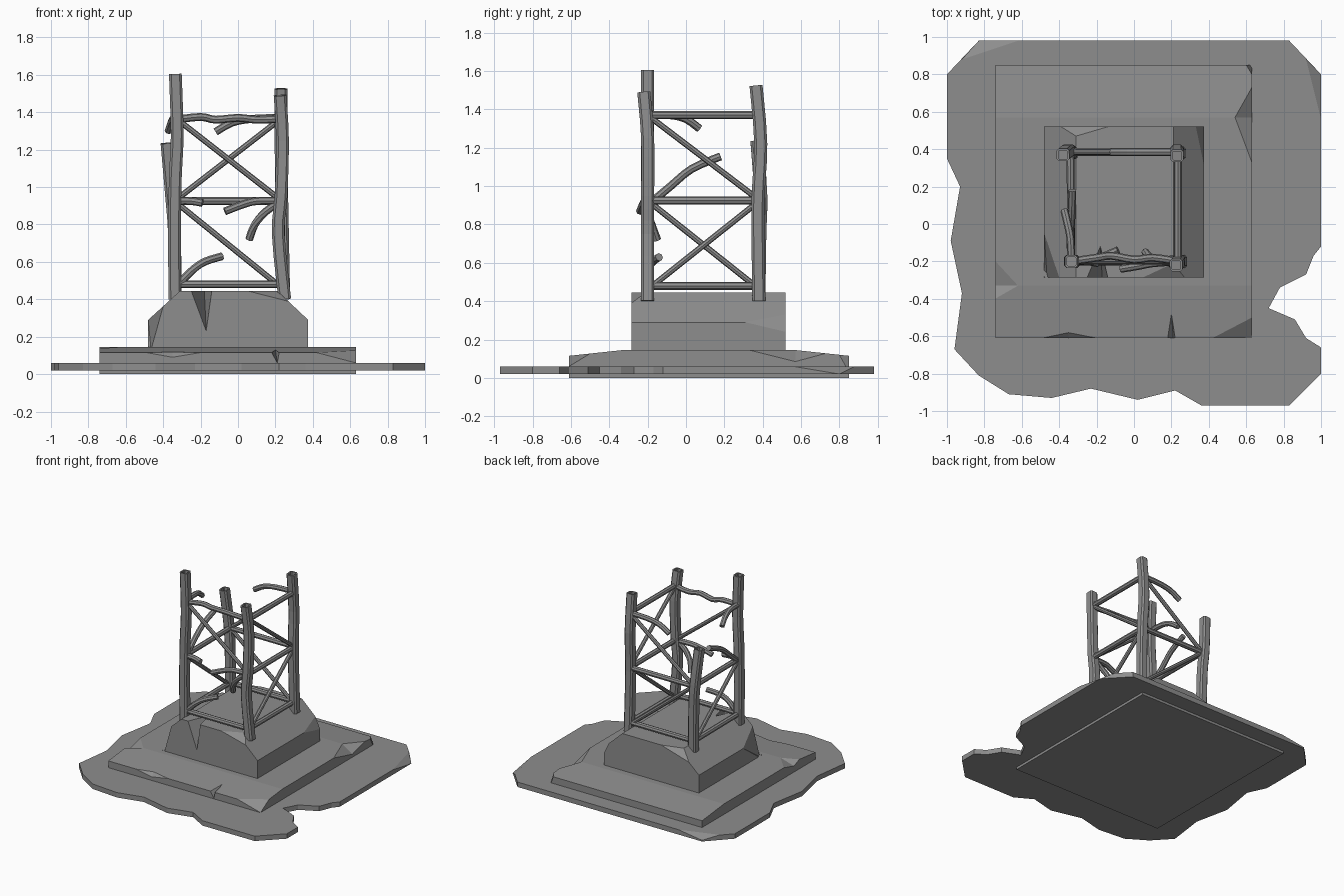
import bpy
import bmesh
from math import cos, sin, pi
from mathutils import Vector

default_cube = bpy.data.objects.get("Cube")
if default_cube:
    bpy.data.objects.remove(default_cube, do_unlink=True)

# One weathered grey for everything
grey = bpy.data.materials.new("weathered_grey")
grey.use_nodes = True
colour = (0.27, 0.27, 0.27, 1)
grey.diffuse_color = colour
shader = next(n for n in grey.node_tree.nodes if n.type == 'BSDF_PRINCIPLED')
shader.inputs["Base Color"].default_value = colour


def finish(name, bm):
    """Turn a bmesh into a named, flat shaded object."""
    bmesh.ops.recalc_face_normals(bm, faces=bm.faces)
    mesh = bpy.data.meshes.new(name)
    bm.to_mesh(mesh)
    bm.free()
    mesh.materials.append(grey)
    obj = bpy.data.objects.new(name, mesh)
    bpy.context.collection.objects.link(obj)
    return obj


def prism(name, outline, direction):
    """Extrude a closed outline along a direction."""
    bm = bmesh.new()
    face = bm.faces.new([bm.verts.new(p) for p in outline])
    result = bmesh.ops.extrude_face_region(bm, geom=[face], use_keep_orig=True)
    moved = [g for g in result["geom"] if isinstance(g, bmesh.types.BMVert)]
    bmesh.ops.translate(bm, verts=moved, vec=direction)
    return finish(name, bm)


def chip(target, corner, *edge_points):
    """Break a corner off, leaving a fracture through the edge points."""
    corner = Vector(corner)
    points = [Vector(p) for p in edge_points]
    centre = sum(points, Vector()) / len(points)
    bm = bmesh.new()
    for p in points + [corner + (corner - centre) * 2]:
        bm.verts.new(p)
    bmesh.ops.convex_hull(bm, input=bm.verts)
    cutter = finish("chip_cutter", bm)
    cutter.hide_render = True
    cut = target.modifiers.new("chip", 'BOOLEAN')
    cut.operation = 'DIFFERENCE'
    cut.solver = 'EXACT'
    cut.object = cutter
    bpy.context.view_layer.objects.active = target
    bpy.ops.object.modifier_apply(modifier=cut.name)
    bpy.data.objects.remove(cutter, do_unlink=True)


def smooth_path(points, steps=3):
    """Catmull-Rom curve through the points."""
    pts = [Vector(p) for p in points]
    if len(pts) < 3:
        return pts
    ext = [pts[0]] + pts + [pts[-1]]
    path = []
    for a, b, c, d in zip(ext, ext[1:], ext[2:], ext[3:]):
        for i in range(steps):
            t = i / steps
            path.append(b + (c - a) * (t / 2) + (a * 2 - b * 5 + c * 4 - d) * (t * t / 2)
                        + (b * 3 - a - c * 3 + d) * (t ** 3 / 2))
    return path + [pts[-1]]


def tube(name, points, section, reference, hollow=False):
    """Sweep a section along a smoothed path."""
    path = smooth_path(points)
    bm = bmesh.new()
    rings = []
    for i, p in enumerate(path):
        tangent = (path[min(i + 1, len(path) - 1)] - path[max(i - 1, 0)]).normalized()
        side = tangent.cross(Vector(reference)).normalized()
        up = side.cross(tangent)
        rings.append([bm.verts.new(p + side * u + up * v) for u, v in section])
    n = len(section)
    for low, high in zip(rings, rings[1:]):
        for k in range(n):
            bm.faces.new((low[k], low[(k + 1) % n], high[(k + 1) % n], high[k]))
    bm.faces.new(rings[0])
    cap = bm.faces.new(rings[-1])
    bm.normal_update()
    if hollow:
        bmesh.ops.inset_individual(bm, faces=[cap], thickness=0.011)
        pit = bmesh.ops.extrude_discrete_faces(bm, faces=[cap])["faces"][0]
        bmesh.ops.translate(bm, verts=pit.verts, vec=(0, 0, -0.05))
    return finish(name, bm)


# Ground slab with a ragged outline
outline = [(-1, .8), (-.83, .98), (.83, .98), (1, .8), (1, -.12), (.96, -.17), (.92, -.27),
           (.78, -.34), (.72, -.45), (.86, -.51), (.92, -.61), (1, -.66), (1, -.8),
           (.83, -.97), (.36, -.97), (.22, -.89), (.02, -.94), (-.23, -.88), (-.44, -.93),
           (-.67, -.91), (-.83, -.81), (-.96, -.67), (-.92, -.37), (-.98, -.09),
           (-.93, .2), (-1, .35)]
slab = prism("ground_slab", [(x, y, .02) for x, y in outline], (0, 0, .04))
chip(slab, (1, .8, .06), (.92, .88, .06), (1, .56, .06), (1, .8, .02))
chip(slab, (-.83, .98, .06), (-.92, .88, .06), (-.62, .98, .06), (-.83, .98, .03))

# Lower plinth, sloping to front and back
profile = [(-.61, 0), (.85, 0), (.85, .115), (.57, .145), (-.33, .145), (-.61, .115)]
plinth = prism("lower_plinth", [(-.74, y, z) for y, z in profile], (1.37, 0, 0))
chip(plinth, (.63, -.61, .115), (.42, -.61, .115), (.63, -.5, .127), (.63, -.61, .06))
chip(plinth, (.63, .57, .145), (.54, .57, .145), (.63, .73, .128), (.63, .33, .145),
     (.63, .57, .085))
chip(plinth, (.63, .85, .115), (.6, .85, .115), (.63, .8, .12), (.63, .85, .03))
chip(plinth, (-.74, -.33, .145), (-.62, -.33, .145), (-.74, -.4, .137), (-.74, -.2, .145),
     (-.74, -.33, .11))
chip(plinth, (-.35, -.61, .115), (-.49, -.61, .115), (-.2, -.61, .115), (-.35, -.58, .118),
     (-.35, -.61, .09))
chip(plinth, (.2, -.61, .115), (.18, -.61, .115), (.22, -.61, .115), (.2, -.48, .129),
     (.21, -.61, .06))

# Upper plinth with bevelled left and right edges
profile = [(-.48, .13), (.375, .13), (.375, .29), (.21, .445), (-.31, .445), (-.48, .29)]
pedestal = prism("upper_plinth", [(x, -.285, z) for x, z in profile], (0, .805, 0))
chip(pedestal, (.21, -.285, .445), (.05, -.285, .445), (.27, -.285, .389), (.21, -.21, .445))
chip(pedestal, (-.48, -.285, .29), (-.4, -.285, .363), (-.48, -.05, .29), (-.465, -.285, .13),
     (-.48, -.27, .13))
chip(pedestal, (-.31, .52, .445), (-.14, .52, .445), (-.31, .47, .445), (-.39, .52, .372))
chip(pedestal, (.375, .52, .29), (.375, .31, .29), (.375, .52, .24), (.33, .52, .332))
chip(pedestal, (-.18, -.285, .445), (-.25, -.285, .445), (-.14, -.285, .445),
     (-.17, -.285, .23), (-.18, -.12, .445))

# Four bent hollow legs of bevelled square section
w, b = 0.034, 0.022
leg_section = [(w, b), (b, w), (-b, w), (-w, b), (-w, -b), (-b, -w), (b, -w), (w, -b)]
legs = {
    "front_right_leg": [(-.337, -.2, .4), (-.34, -.2, .75), (-.335, -.2, 1.05),
                        (-.325, -.2, 1.28), (-.335, -.2, 1.605)],
    "front_left_leg": [(.25, -.2, .4), (.215, -.2, .75), (.23, -.2, .95),
                       (.238, -.2, 1.25), (.225, -.22, 1.49)],
    "back_left_leg": [(.245, .38, .4), (.235, .375, .9), (.23, .39, 1.22), (.23, .365, 1.525)],
    "back_right_leg": [(-.335, .38, .4), (-.34, .385, .75), (-.355, .39, .95),
                       (-.38, .37, 1.235)],
}
for name, points in legs.items():
    tube(name, points, leg_section, (0, 1, 0), hollow=True)

# Braces: corners in order around the tower, and the three levels
r = 0.021
bar_section = [(r * cos(k * pi / 4), r * sin(k * pi / 4)) for k in range(8)]
corners = [(-.335, -.2), (.235, -.2), (.235, .385), (-.34, .385)]
low, mid, top = .48, .925, 1.37
sides = ["front", "left", "back", "right"]


def bar(name, *points, scale=1.0):
    section = [(u * scale, v * scale) for u, v in bar_section]
    tube(name, points, section, (0, 0, 1))


# Whole bars: level beams, then one diagonal per panel
for i, side in enumerate(sides):
    a, c = corners[i], corners[(i + 1) % 4]
    bar(side + "_low_beam", (*a, low), (*c, low))
    if side != "front":
        bar(side + "_middle_beam", (*a, mid), (*c, mid))
        bar(side + "_lower_diagonal", (*a, low - .02), (*c, mid), scale=.75)
    if side == "left":
        bar(side + "_top_beam", (*a, top), (*c, top))
    if side != "right":
        bar(side + "_upper_diagonal", (*a, top), (*c, mid), scale=.75)

# Bent and broken bars
bar("front_top_beam", (-.335, -.2, 1.36), (-.2, -.18, 1.375), (-.12, -.17, 1.36),
    (0, -.19, 1.37), (.1, -.18, 1.36), (.235, -.2, 1.365))
bar("front_middle_stub_right", (-.335, -.2, mid), (-.25, -.2, .925), (-.19, -.21, .915))
bar("front_middle_stub_left", (.235, -.2, mid), (.1, -.21, .925), (.02, -.225, .905),
    (-.07, -.24, .87))
bar("front_diagonal_stub_low", (-.335, -.2, .46), (-.25, -.2, .55), (-.18, -.18, .6),
    (-.085, -.14, .63))
bar("front_diagonal_stub_high", (.235, -.2, .93), (.15, -.2, .87), (.09, -.18, .8),
    (.06, -.15, .72))
bar("back_top_stub", (.235, .385, top), (.08, .385, 1.365), (-.03, .385, 1.345),
    (-.12, .385, 1.295))
bar("right_top_stub", (-.335, -.2, top), (-.34, -.08, 1.37), (-.355, 0, 1.35),
    (-.372, .07, 1.3))
bar("right_diagonal_stub", (-.335, -.2, .9), (-.34, -.08, 1), (-.335, .03, 1.09),
    (-.33, .18, 1.155))
